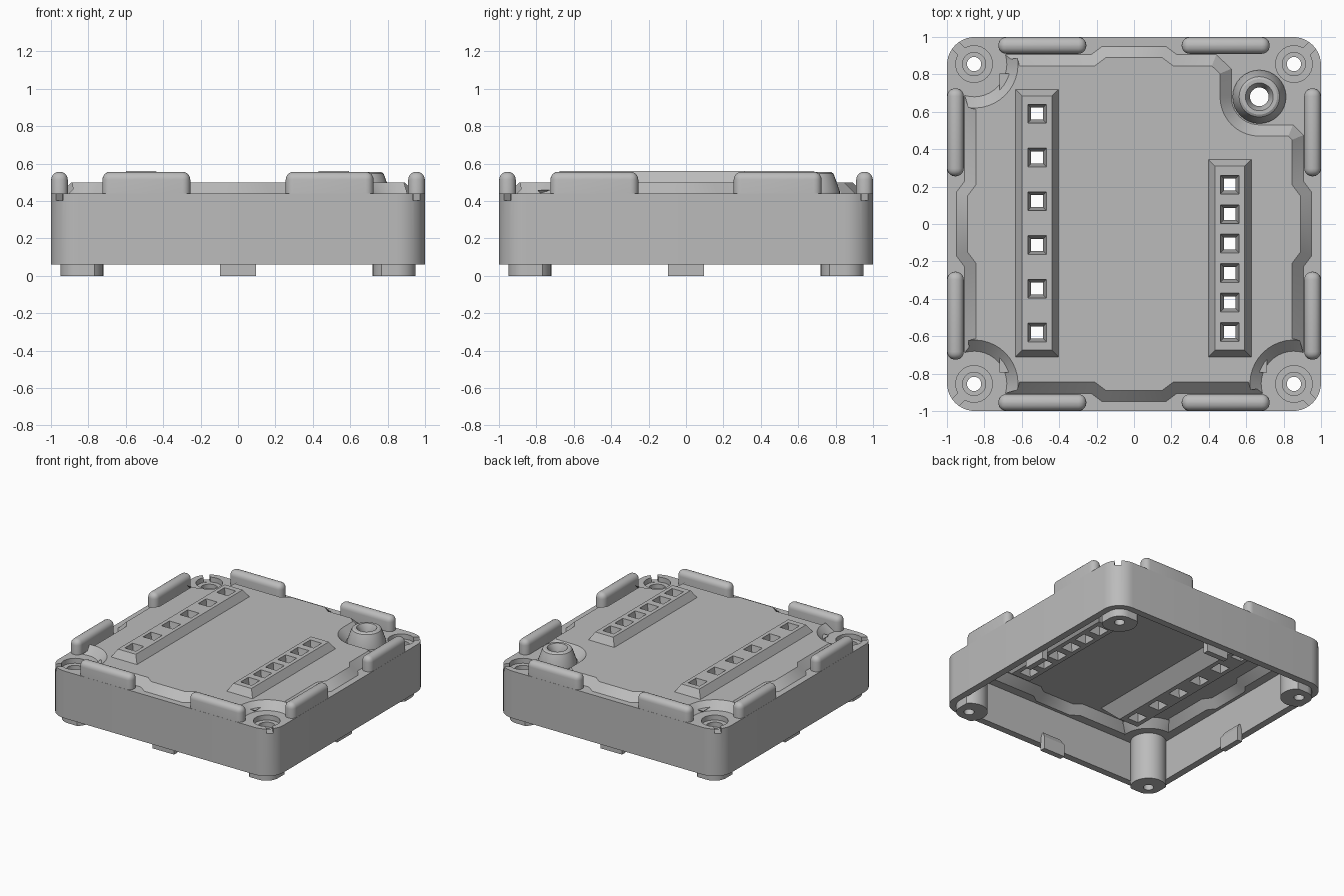
import bpy, bmesh
from math import sin, cos, radians, pi
from mathutils import Vector, Matrix

if "Cube" in bpy.data.objects:
    bpy.data.objects.remove(bpy.data.objects["Cube"])

grey = bpy.data.materials.new("matte_grey")
grey.use_nodes = True
grey.diffuse_color = (0.5, 0.5, 0.5, 1)
grey.node_tree.nodes["Principled BSDF"].inputs["Base Color"].default_value = (0.5, 0.5, 0.5, 1)


# 2D outline helpers, all counter-clockwise
def arc(cx, cy, r, a0, a1, n=10):
    angles = [radians(a0 + (a1 - a0) * i / n) for i in range(n + 1)]
    return [(cx + r * cos(a), cy + r * sin(a)) for a in angles]


def circle(cx, cy, r, n=32):
    return arc(cx, cy, r, 0, 360, n)[:-1]


def rect(x0, x1, y0, y1):
    return [(x0, y0), (x1, y0), (x1, y1), (x0, y1)]


def turn(pts, k):
    for _ in range(k):
        pts = [(-y, x) for x, y in pts]
    return pts


def rounded_square(half, r):
    c = half - r
    return [p for k in range(4) for p in turn(arc(c, c, r, 0, 90), k)]


def inset(pts, d):
    out = []
    for i, p in enumerate(pts):
        a, b, c = Vector(pts[i - 1]), Vector(p), Vector(pts[(i + 1) % len(pts)])
        e, f = (b - a).normalized(), (c - b).normalized()
        m, n = Vector((-e.y, e.x)), Vector((-f.y, f.x))
        q = b + (m + n) * d / (1 + m.dot(n))
        out.append((q.x, q.y))
    return out


# Solid skinned through outlines with matching point counts
def loft(name, rings):
    bm = bmesh.new()
    loops = [[bm.verts.new((x, y, z)) for x, y in pts] for pts, z in rings]
    n = len(loops[0])
    for lo, hi in zip(loops, loops[1:]):
        for i in range(n):
            j = (i + 1) % n
            bm.faces.new((lo[i], lo[j], hi[j], hi[i]))
    bm.faces.new(loops[0][::-1])
    bm.faces.new(loops[-1])
    bmesh.ops.recalc_face_normals(bm, faces=bm.faces)
    mesh = bpy.data.meshes.new(name)
    bm.to_mesh(mesh)
    bm.free()
    mesh.materials.append(grey)
    ob = bpy.data.objects.new(name, mesh)
    bpy.context.collection.objects.link(ob)
    return ob


def activate(ob):
    bpy.ops.object.select_all(action='DESELECT')
    ob.select_set(True)
    bpy.context.view_layer.objects.active = ob


def combine(base, tool, operation):
    tool.hide_render = True
    mod = base.modifiers.new("combine", 'BOOLEAN')
    mod.operation, mod.solver, mod.object = operation, 'EXACT', tool
    activate(base)
    bpy.ops.object.modifier_apply(modifier=mod.name)
    bpy.data.objects.remove(tool)


def add(tool):
    combine(shell, tool, 'UNION')


def cut(tool):
    combine(shell, tool, 'DIFFERENCE')


# Hollow tray
outer = rounded_square(1, 0.15)
shell = loft("shell", [(outer, 0.06), (outer, 0.44)])
inner = rounded_square(0.945, 0.1)
cut(loft("cavity", [(inner, 0), (inner, 0.38)]))

# Raised lid panel, scooped at the corners and around the boss
BOSS = (0.67, 0.68)
plain_corner = arc(0.855, 0.855, 0.175, -73.4, -196.6, 14)
boss_corner = ([(0.905, 0.475), (0.85, 0.53)] + arc(*BOSS, 0.15, -90, -180)
               + [(0.52, 0.83), (0.44, 0.905)])
panel = []
for k in range(4):
    corner = plain_corner if k else boss_corner
    quarter = [(0.95, 0.17), (0.905, 0.23)] + corner + [(0.23, 0.905), (0.17, 0.95)]
    panel += turn(quarter, k)
add(loft("panel", [(panel, 0.4), (panel, 0.44), (inset(panel, 0.06), 0.5)]))
low, high = inset(panel, 0.03), inset(panel, 0.09)
cut(loft("pocket", [(low, 0.36), (low, 0.38), (high, 0.44)]))

# Header strips with tapered pads underneath and square pin holes
for x, y0, y1, first, last in ((-0.518, -0.71, 0.72, -0.58, 0.59),
                               (0.512, -0.71, 0.345, -0.577, 0.21)):
    strip = rect(x - 0.115, x + 0.115, y0, y1)
    add(loft("pad", [(inset(strip, 0.03), 0.34), (inset(strip, -0.085), 0.46)]))
    add(loft("strip", [(strip, 0.47), (strip, 0.5), (inset(strip, 0.035), 0.56)]))
    for i in range(6):
        y = first + (last - first) * i / 5
        wide = rect(x - 0.05, x + 0.05, y - 0.05, y + 0.05)
        slim = inset(wide, 0.018)
        cut(loft("pin_hole", [(wide, 0.32), (wide, 0.35), (slim, 0.39), (slim, 0.51),
                              (wide, 0.555), (wide, 0.6)]))


# Round boss with a countersunk bore
def lathe(name, centre, profile):
    return loft(name, [(circle(*centre, r), z) for r, z in profile])


add(lathe("boss", BOSS, [(0.143, 0.41), (0.143, 0.45), (0.115, 0.53),
                         (0.108, 0.547), (0.095, 0.555)]))
cut(lathe("bore", BOSS, [(0.05, 0.3), (0.05, 0.51), (0.075, 0.556), (0.075, 0.6)]))

# Corner posts with stepped screw holes and a diagonal slot
post = arc(0.85, 0.85, 0.1, 0, 90) + arc(0.85, 0.85, 0.13, 129.7, 320.3, 20)
for k in range(4):
    add(loft("post", [(turn(post, k), 0), (turn(post, k), 0.41)]))
for k in range(4):
    centre = turn([(0.855, 0.855)], k)[0]
    cut(lathe("screw_hole", centre, [(0.038, -0.1), (0.038, 0.36), (0.062, 0.36),
                                     (0.062, 0.4), (0.098, 0.4), (0.098, 0.5)]))
    spin = Matrix.Rotation(pi / 4, 2)
    slot = [tuple(spin @ Vector(p)) for p in rect(1.25, 1.6, -0.025, 0.025)]
    cut(loft("slot", [(turn(slot, k), 0.402), (turn(slot, k), 0.5)]))

# Rounded bumpers and snap tabs on every side
parts = [shell]
sides = ("left", "back", "right", "front")
for k, side in enumerate(sides):
    for s, end in ((1, "a"), (-1, "b")):
        y0, y1 = sorted((s * 0.255, s * 0.725))
        plan = turn(rect(0.91, 0.999, y0, y1), k)
        ob = loft(f"{side}_bumper_{end}", [(plan, 0.4), (plan, 0.556)])
        bm = bmesh.new()
        bm.from_mesh(ob.data)
        edges = [e for e in bm.edges if max(v.co.z for v in e.verts) > 0.5]
        bmesh.ops.bevel(bm, geom=edges, offset=0.042, segments=5, profile=0.5,
                        affect='EDGES', clamp_overlap=True)
        bm.to_mesh(ob.data)
        bm.free()
        parts.append(ob)
    foot = turn(rect(0.905, 0.95, -0.095, 0.095), k)
    tip = turn(rect(0.935, 0.95, -0.08, 0.08), k)
    parts.append(loft(f"{side}_tab", [(foot, 0), (foot, 0.1), (tip, 0.15)]))

for ob in parts:
    activate(ob)
    bpy.ops.object.shade_smooth_by_angle(angle=radians(30))
